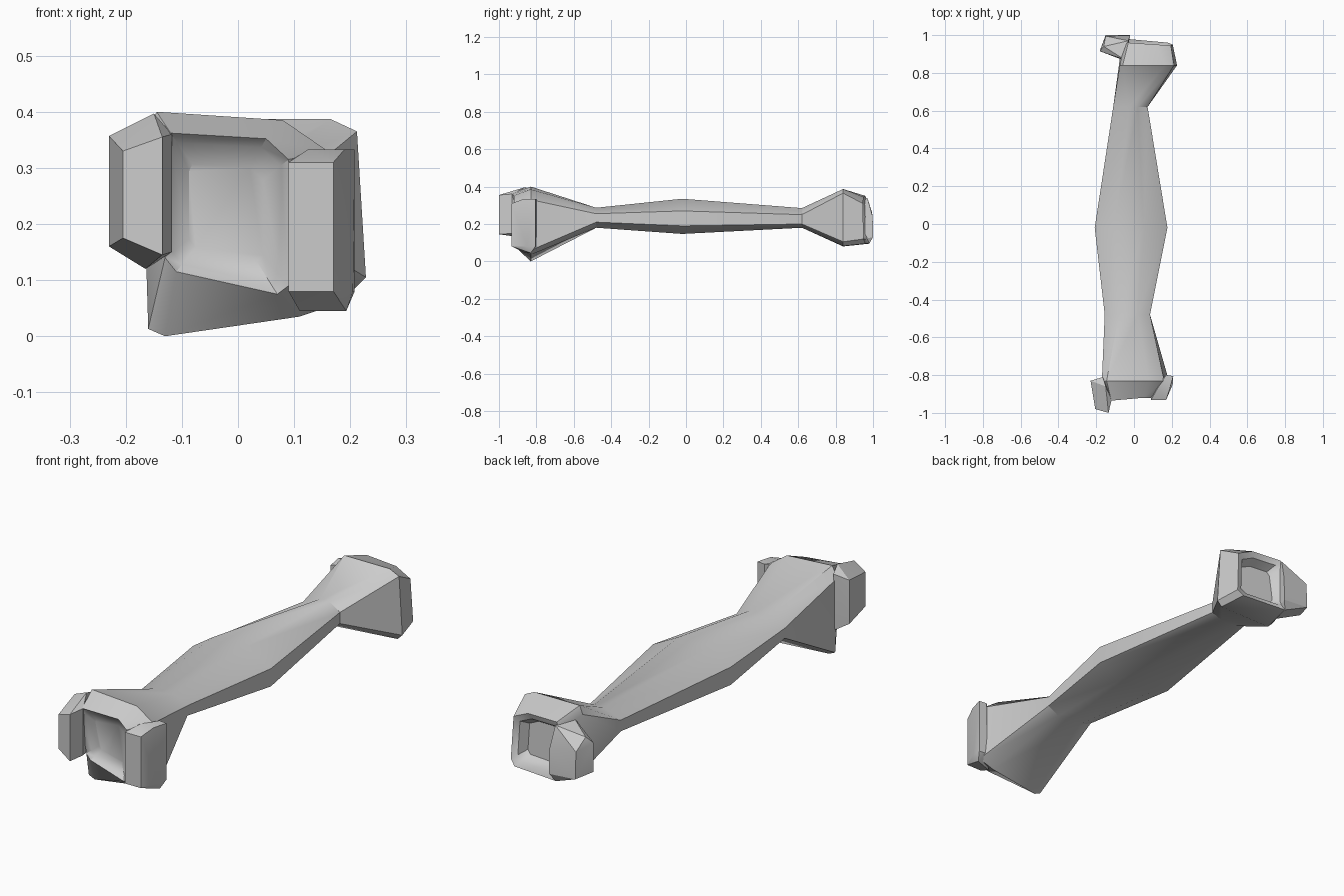
import bpy, bmesh, math
from mathutils import Vector


def finish(name, bm, angle):
    bmesh.ops.recalc_face_normals(bm, faces=bm.faces)
    me = bpy.data.meshes.new(name)
    bm.to_mesh(me)
    bm.free()
    ob = bpy.data.objects.new(name, me)
    bpy.context.collection.objects.link(ob)
    bpy.ops.object.select_all(action='DESELECT')
    ob.select_set(True)
    bpy.context.view_layer.objects.active = ob
    bpy.ops.object.shade_smooth_by_angle(angle=math.radians(angle))
    return ob


def oct_ring(y, x0, x1, z0, z1, t0, t1, b0, b1, s0, s1):
    """Eight-sided section: outer limits, top span, bottom span, side span."""
    return [(t0, y, z1), (t1, y, z1), (x1, y, s1), (x1, y, s0),
            (b1, y, z0), (b0, y, z0), (x0, y, s0), (x0, y, s1)]


def flat_ring(y, pts):
    return [(x, y, z) for x, z in pts]


def dish(ring, scale, dy):
    """Shrunken copy of a rim, pushed along y to make a hollow."""
    c = sum((Vector(p) for p in ring), Vector()) / len(ring)
    return [tuple(c + (Vector(p) - c) * scale + Vector((0, dy, 0))) for p in ring]


def loft(name, rings, angle=32):
    bm = bmesh.new()
    loops = [[bm.verts.new(p) for p in r] for r in rings]
    for a, b in zip(loops, loops[1:]):
        n = len(a)
        for i in range(n):
            j = (i + 1) % n
            bm.faces.new((a[i], a[j], b[j], b[i]))
    bm.faces.new(loops[0])
    bm.faces.new(loops[-1])
    return finish(name, bm, angle)


def hull(name, pts):
    bm = bmesh.new()
    for p in pts:
        bm.verts.new(p)
    res = bmesh.ops.convex_hull(bm, input=bm.verts)
    junk = [v for v in bm.verts if not v.link_faces]
    bmesh.ops.delete(bm, geom=junk, context='VERTS')
    bmesh.ops.dissolve_limit(bm, angle_limit=math.radians(3),
                             verts=bm.verts, edges=bm.edges)
    return finish(name, bm, 25)


# front head rim and widest section
front_rim = [(-0.12, -0.935, 0.362), (0.05, -0.92, 0.352), (0.09, -0.92, 0.315),
             (0.09, -0.92, 0.09), (0.07, -0.91, 0.075), (-0.11, -0.89, 0.115),
             (-0.13, -0.89, 0.14), (-0.13, -0.935, 0.34)]
front_wide = flat_ring(-0.83, [(-0.145, 0.40), (0.08, 0.385), (0.16, 0.33),
                               (0.185, 0.06), (0.11, 0.035), (-0.13, 0.0),
                               (-0.16, 0.013), (-0.17, 0.35)])

# back head widest section and rim
back_wide = flat_ring(0.84, [(-0.06, 0.387), (0.165, 0.387), (0.212, 0.365),
                             (0.228, 0.105), (0.205, 0.082), (-0.06, 0.08),
                             (-0.08, 0.10), (-0.075, 0.35)])
back_rim = [(-0.03, 0.96, 0.35), (0.12, 0.95, 0.345), (0.195, 0.945, 0.31),
            (0.205, 0.95, 0.12), (0.18, 0.96, 0.095), (-0.04, 0.98, 0.095),
            (-0.06, 0.985, 0.12), (-0.05, 0.965, 0.32)]

# bone shaft with both flared heads and dished ends
loft("bone_shaft", [
    dish(front_rim, 0.6, 0.04), dish(front_rim, 0.88, 0.02),
    front_rim, front_wide,
    oct_ring(-0.48, -0.155, 0.085, 0.18, 0.287, -0.08, 0.02, -0.09, 0.03, 0.21, 0.255),
    oct_ring(-0.02, -0.208, 0.177, 0.147, 0.335, -0.11, 0.052, -0.11, 0.06, 0.19, 0.27),
    oct_ring(0.62, -0.11, 0.072, 0.18, 0.285, -0.025, 0.02, -0.06, 0.02, 0.20, 0.25),
    back_wide, back_rim,
    dish(back_rim, 0.8, -0.012), dish(back_rim, 0.62, -0.05)])

# left front knob
hull("left_front_knob", [
    (-0.205, -0.98, 0.33), (-0.135, -1.0, 0.355), (-0.135, -1.0, 0.145),
    (-0.205, -0.98, 0.175), (-0.23, -0.83, 0.357), (-0.23, -0.83, 0.16),
    (-0.165, -0.82, 0.12), (-0.165, -0.81, 0.375), (-0.118, -0.93, 0.36),
    (-0.118, -0.93, 0.15), (-0.15, -0.86, 0.397)])

# right front knob
hull("right_front_knob", [
    (0.09, -0.932, 0.31), (0.17, -0.932, 0.31), (0.17, -0.932, 0.08),
    (0.09, -0.932, 0.08), (0.125, -0.87, 0.333), (0.19, -0.87, 0.333),
    (0.208, -0.805, 0.333), (0.17, -0.80, 0.333), (0.208, -0.805, 0.08),
    (0.193, -0.83, 0.045), (0.11, -0.86, 0.045), (0.09, -0.88, 0.31),
    (0.09, -0.88, 0.08), (0.205, -0.85, 0.08), (0.165, -0.80, 0.08)])

# back left knob
hull("back_knob", [
    (-0.182, 0.915, 0.28), (-0.182, 0.915, 0.15), (-0.15, 0.995, 0.26),
    (-0.15, 1.0, 0.14), (-0.16, 0.94, 0.31), (-0.05, 0.87, 0.345),
    (-0.05, 0.865, 0.10), (-0.03, 0.97, 0.34), (-0.02, 0.998, 0.24),
    (-0.02, 1.0, 0.13), (-0.04, 0.98, 0.095)])
